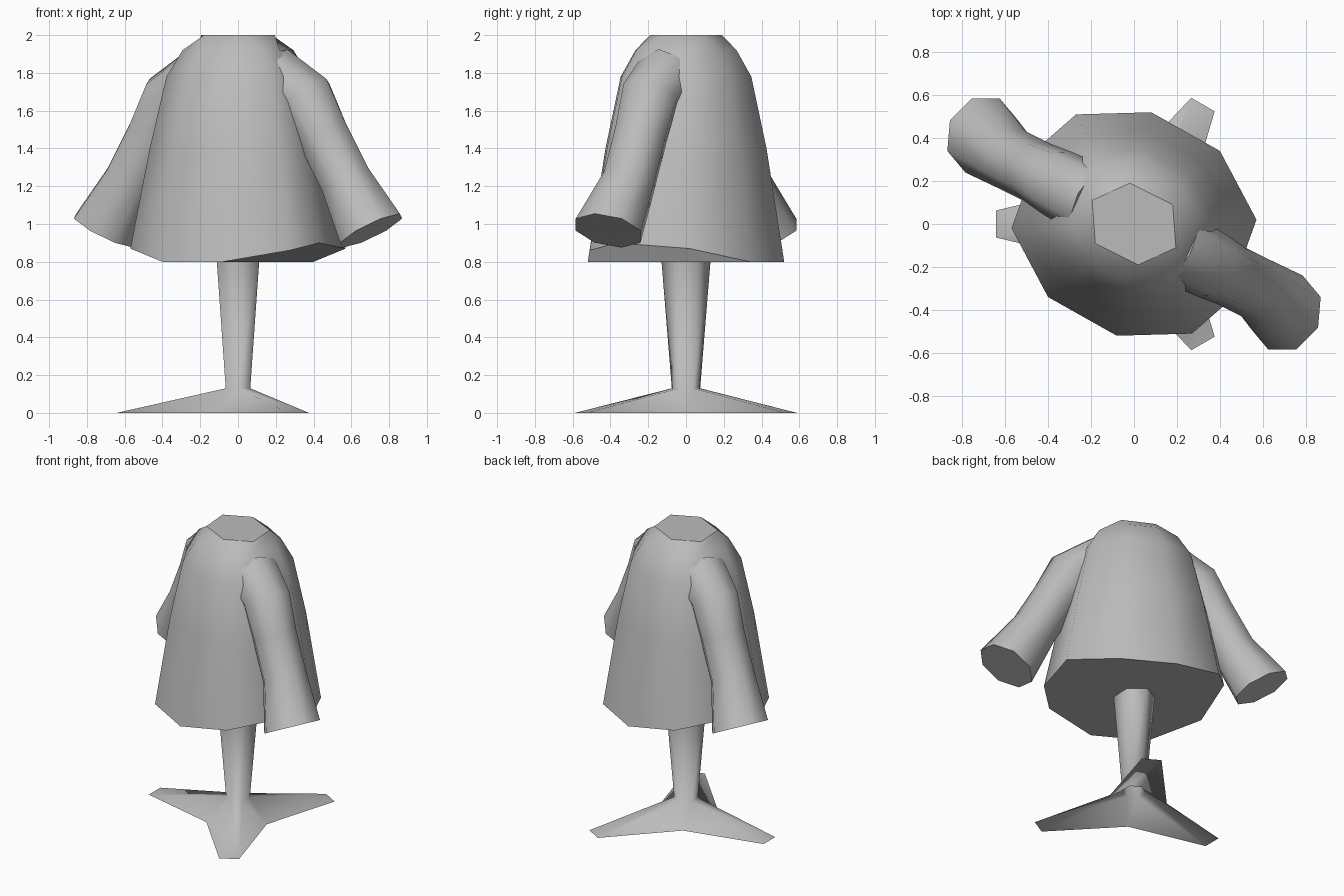
import bpy, bmesh, math
from mathutils import Vector

cube = bpy.data.objects.get("Cube")
if cube:
    bpy.data.objects.remove(cube, do_unlink=True)

grey = bpy.data.materials.new("plain_grey")
grey.use_nodes = True
grey.diffuse_color = (0.5, 0.5, 0.5, 1)
grey.node_tree.nodes["Principled BSDF"].inputs["Base Color"].default_value = (0.5, 0.5, 0.5, 1)


def finish(bm, name, sharp=60):
    """Clean the mesh, keep caps and steep edges sharp, link it as an object."""
    bmesh.ops.remove_doubles(bm, verts=bm.verts, dist=0.001)
    bmesh.ops.recalc_face_normals(bm, faces=bm.faces)
    for e in bm.edges:
        capped = any(not f.smooth for f in e.link_faces)
        e.smooth = not capped and e.calc_face_angle(math.pi) < math.radians(sharp)
    mesh = bpy.data.meshes.new(name)
    bm.to_mesh(mesh)
    bm.free()
    mesh.materials.append(grey)
    obj = bpy.data.objects.new(name, mesh)
    bpy.context.collection.objects.link(obj)


def smooth_face(bm, verts):
    bm.faces.new(verts).smooth = True


def loft(name, rings):
    """Skin equal-length rings of points and cap both ends with flat faces."""
    bm = bmesh.new()
    loops = [[bm.verts.new(p) for p in points] for points in rings]
    n = len(loops[0])
    for a, b in zip(loops, loops[1:]):
        for i in range(n):
            j = (i + 1) % n
            smooth_face(bm, (a[i], a[j], b[j], b[i]))
    bm.faces.new(loops[0])
    bm.faces.new(loops[-1])
    finish(bm, name)


def half_turn(points):
    """Complete a ring from its first half."""
    return [Vector(p) for p in points] + [Vector((-x, -y, z)) for x, y, z in points]


# Coat body: wavy ten-point hem narrowing to a six-sided neck
hem = half_turn([(.57, .02, .87), (.40, .34, .80), (.08, .52, .80),
                 (-.27, .51, .86), (-.43, .37, .90)])
neck_a, neck_b, neck_c = (.18, .09, 2), (-.02, .19, 2), (-.195, .11, 2)
neck = half_turn([neck_a, neck_a, neck_b, neck_b, neck_c])
levels = [(1.4, .82), (1.78, .665), (1.92, .515)]
middle = [[Vector((p.x * s, p.y * s, z)) for p in hem] for z, s in levels]
loft("coat_body", [hem] + middle + [neck])


# Sleeves: octagonal tubes bending into the shoulder, flaring at the cuff
def ring(centre, axis, radius, sides=8):
    d = Vector(axis).normalized()
    across = Vector((0, 0, 1)).cross(d).normalized()
    up = d.cross(across)
    turns = [i * math.tau / sides for i in range(sides)]
    return [Vector(centre) + (across * math.cos(t) + up * math.sin(t)) * radius for t in turns]


arm = (.43, -.2, -.88)
sleeve = [
    ring((.20, -.11, 1.77), (.8, -.43, -.4), .17),
    ring((.355, -.19, 1.67), (.55, -.28, -.78), .16),
    ring((.45, -.24, 1.47), arm, .147),
    ring((.57, -.30, 1.23), arm, .147),
    ring((.705, -.412, .965), arm, .19),
]
loft("left_sleeve", sleeve)
loft("right_sleeve", [[Vector((-p.x, -p.y, p.z)) for p in r] for r in sleeve])


# Stand: six-sided tapered pole flowing into three hollow, flat-tipped feet
def polar(r, degrees, z):
    a = math.radians(degrees)
    return Vector((r * math.cos(a), r * math.sin(a), z))


bm = bmesh.new()
low = [bm.verts.new(polar(.075, 30 + 60 * k, .13)) for k in range(6)]
high = [bm.verts.new(polar(.136, 30 + 60 * k, .88)) for k in range(6)]
for k in range(6):
    m = (k + 1) % 6
    smooth_face(bm, (low[k], low[m], high[m], high[k]))
bm.faces.new(high)
notches = [bm.verts.new(polar(.22, 120 * k, 0)) for k in range(3)]
for k in range(3):
    tip_a, tip_b = [bm.verts.new(polar(.645, 60 + 120 * k + s * 5.6, 0)) for s in (-1, 1)]
    start, end = notches[k], notches[(k + 1) % 3]
    a, b, c = low[2 * k], low[2 * k + 1], low[(2 * k + 2) % 6]
    smooth_face(bm, (a, tip_a, tip_b, b))
    smooth_face(bm, (a, start, tip_a))
    smooth_face(bm, (b, tip_b, end))
    smooth_face(bm, (b, end, c))
finish(bm, "stand", 80)
